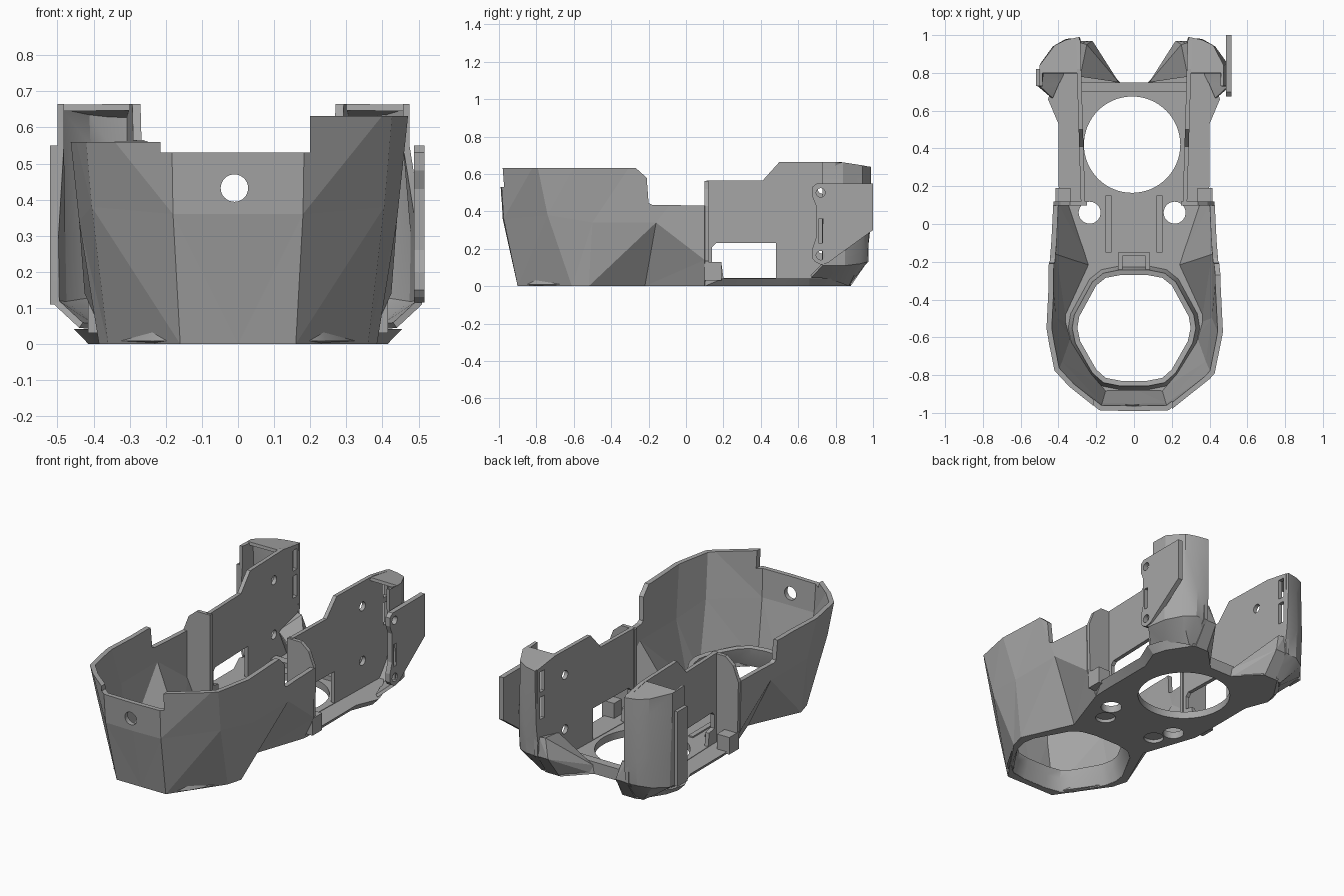
import bpy, bmesh, math

if "Cube" in bpy.data.objects:
    bpy.data.objects.remove(bpy.data.objects["Cube"])

grey = bpy.data.materials.new("warm_grey_plastic")
grey.diffuse_color = (0.38, 0.38, 0.38, 1)
grey.use_nodes = True
grey.node_tree.nodes["Principled BSDF"].inputs["Base Color"].default_value = grey.diffuse_color


def make(name, bm):
    """Turn a bmesh into a named object."""
    bmesh.ops.remove_doubles(bm, verts=bm.verts, dist=0.0005)
    bmesh.ops.recalc_face_normals(bm, faces=bm.faces)
    me = bpy.data.meshes.new(name)
    bm.to_mesh(me)
    bm.free()
    me.materials.append(grey)
    ob = bpy.data.objects.new(name, me)
    bpy.context.collection.objects.link(ob)
    return ob


def apply_mod(ob, kind, **props):
    m = ob.modifiers.new(kind, kind)
    for k, v in props.items():
        setattr(m, k, v)
    bpy.context.view_layer.objects.active = ob
    bpy.ops.object.modifier_apply(modifier=m.name)


def cut(ob, *cutters):
    for c in cutters:
        c.hide_render = True
        apply_mod(ob, 'BOOLEAN', operation='DIFFERENCE', object=c, solver='EXACT')
        bpy.data.objects.remove(c)


def smooth(ob, deg=20):
    bpy.ops.object.select_all(action='DESELECT')
    ob.select_set(True)
    bpy.context.view_layer.objects.active = ob
    bpy.ops.object.shade_smooth_by_angle(angle=math.radians(deg))


def prism(name, pts, lo, hi, axis='z', shear=0.0):
    """Extrude a 2D profile along an axis; shear slides x with y."""
    bm = bmesh.new()
    place = {'x': lambda a, b, t: (t + shear * a, a, b),
             'y': lambda a, b, t: (a, t, b),
             'z': lambda a, b, t: (a, b, t)}[axis]
    r0, r1 = [[bm.verts.new(place(a, b, t)) for a, b in pts] for t in (lo, hi)]
    n = len(pts)
    bm.faces.new(r0)
    bm.faces.new(r1)
    for i in range(n):
        j = (i + 1) % n
        bm.faces.new((r0[i], r0[j], r1[j], r1[i]))
    return make(name, bm)


def box(name, x0, x1, y0, y1, z0, z1):
    return prism(name, [(x0, y0), (x1, y0), (x1, y1), (x0, y1)], z0, z1)


def rod(name, a, b, r, lo, hi, axis='z', n=32):
    return prism(name, [(a + r * math.cos(2 * math.pi * i / n), b + r * math.sin(2 * math.pi * i / n))
                        for i in range(n)], lo, hi, axis)


def strips(bm, rings, closed=False, sign=1):
    """Skin neighbouring rings of 3D points with triangles."""
    rows = [[bm.verts.new((sign * x, y, z)) for x, y, z in r] for r in rings]
    for a, b in zip(rows, rows[1:]):
        for i in range(len(a) if closed else len(a) - 1):
            j = (i + 1) % len(a)
            bm.faces.new((a[i], a[j], b[j]))
            bm.faces.new((a[i], b[j], b[i]))
    return rows


def both(half):
    """Mirror a half outline across x = 0 into a closed one."""
    return half + [(-x, y) for x, y in reversed(half)]


# Faceted front bowl, flaring upwards and undercut at the waist
low = [(0, -.9, 0), (.16, -.9, 0), (.36, -.61, 0), (.385, -.52, 0), (.25, -.22, 0), (.36, .1, 0)]
mid = [(0, -.98, .36), (.18, -.975, .36), (.405, -.74, .38), (.44, -.5, .34), (.44, -.16, .34), (.425, .1, .14)]
top = [(0, -1, .67), (.185, -.995, .67), (.43, -.8, .67), (.475, -.58, .67), (.46, -.28, .67), (.43, .1, .67)]
bm = bmesh.new()
for s in (1, -1):
    strips(bm, [low, mid, top], sign=s)
bowl = make("front_bowl", bm)
apply_mod(bowl, 'SOLIDIFY', thickness=0.028, offset=-1)
cut(bowl,
    box("cut_left", -.8, -.21, -1.2, .3, .56, .9),
    box("cut_middle", -.215, .2, -1.2, .3, .53, .9),
    box("cut_right", .19, .8, -1.2, .3, .632, .9),
    prism("cut_rear", [(-.27, .633), (-.21, .58), (-.2, .445), (-.18, .435), (.3, .428), (.3, .9), (-.27, .9)],
          -.8, .8, 'x'),
    rod("cut_front_hole", -.01, .432, .038, -1.2, -.8, 'y'))

# Base plate with chamfered rear sides
outline = [(.16, -.9), (.36, -.61), (.38, -.52), (.25, -.22), (.36, .1), (.4, .2), (.4, .53),
           (.455, .66), (.43, .74), (.33, .88), (.22, .88), (.08, .75)]
bm = bmesh.new()
under = [(x * (1 if y < .15 else .91), y, 0) for x, y in both(outline)]
upper = [(x, y, .042) for x, y in both(outline)]
rows = strips(bm, [under, upper], closed=True)
for r in rows:
    bm.faces.new(r)
base = make("base_plate", bm)
hexa = both([(.07, -.27), (.15, -.285), (.2, -.325), (.29, -.49), (.3, -.55), (.285, -.62), (.2, -.77),
             (.15, -.815), (.07, -.83)])


def hex_ring(k):
    return [(x * k, -.555 + (y + .555) * k) for x, y in hexa]


cut(base,
    prism("cut_front_opening", hex_ring(1.12), -.1, .2),
    rod("cut_fan_opening", -.01, .42, .255, -.1, .2, n=64),
    rod("cut_hole_l", -.235, .06, .058, -.1, .2),
    rod("cut_hole_r", .215, .06, .058, -.1, .2),
    rod("cut_recess_l", -.185, -.05, .055, -.1, .02),
    rod("cut_recess_r", .165, -.05, .055, -.1, .02))
smooth(base)

# Tapered collar around the front opening
bm = bmesh.new()
strips(bm, [[(x, y, z) for x, y in hex_ring(k)] for k, z in ((1.11, 0), (1.03, .07), (1.0, .12))], closed=True)
collar = make("opening_collar", bm)
apply_mod(collar, 'SOLIDIFY', thickness=0.028, offset=1)
smooth(collar, 30)

# Tab behind the collar and lip at the back of the floor
tab = box("rear_collar_tab", -.085, .085, -.25, -.15, .03, .11)
cut(tab, box("cut_tab", -.06, .06, -.26, -.17, .06, .2))
box("floor_rear_lip", -.28, .28, .70, .75, .03, .07)

wall_profile = [(.11, .03), (.11, .565), (.41, .565), (.5, .665), (.82, .665), (.975, .64), (.975, .13), (.88, .03)]
for side, s in (("left", -1), ("right", 1)):
    # Upright inner side wall with window, screw holes and slots
    wall = prism(side + "_side_wall", wall_profile, s * .255, s * .278, 'x', shear=s * .03)
    cut(wall,
        prism("cut_window", [(.2, .045), (.48, .045), (.48, .23), (.16, .23), (.14, .21), (.14, .13), (.19, .12)],
              s * .15, s * .45, 'x'),
        rod("cut_screw_top", .73, .52, .026, s * .15, s * .45, 'x'),
        rod("cut_screw_low", .73, .2, .026, s * .15, s * .45, 'x'),
        prism("cut_slot_top", [(.915, .5), (.955, .5), (.955, .62), (.915, .62)], s * .15, s * .45, 'x'),
        prism("cut_slot_low", [(.915, .34), (.955, .34), (.955, .47), (.915, .47)], s * .15, s * .45, 'x'))

    # Cross plate joining the bowl to the side wall, and its foot
    prism(side + "_cross_plate", [(s * .25, .03), (s * .36, .03), (s * .42, .14), (s * .425, .43), (s * .39, .52),
                                  (s * .34, .562), (s * .25, .562)], .098, .12, 'y')
    box(side + "_foot_block", s * .335, s * .415, .1, .19, .03, .13)
    box(side + "_floor_pad", s * .12, s * .15, -.15, .15, .03, .05)

    # Rear tower: curved duct shell open to the front, with a roof
    xo = .50 if s < 0 else .475
    foot = [(.22, .87, .0), (.33, .87, .0), (.37, .82, .02), (.41, .74, .042), (.44, .67, .045)]
    knee = [(.28, .965, .13), (.36, .97, .13), (.43, .93, .12), (.49, .85, .11), (.51, .73, .11)]
    chest = [(.285, .985, .3), (.36, .98, .3), (.43, .94, .3), (.495, .85, .3), (.515, .73, .3)]
    neck = [(.29, .99, .55), (.36, .975, .55), (.42, .945, .55), (xo, .84, .55), (xo, .73, .55)]
    crown = [(.29, .99, .638), (.36, .975, .64), (.42, .945, .646), (xo, .84, .662), (xo, .73, .665)]
    bm = bmesh.new()
    strips(bm, [foot, knee, chest, neck, crown], sign=s)
    ring = [bm.verts.new((s * x, y, z)) for x, y, z in crown[:4] + [(xo, .8, .663), (.285, .8, .665)]]
    bm.faces.new(ring)
    tower = make(side + "_rear_tower", bm)
    apply_mod(tower, 'SOLIDIFY', thickness=0.018, offset=-1)
    smooth(tower, 25)

    # Nozzle wedge at the inner foot of the tower
    bm = bmesh.new()
    for p in ((.08, .75, 0), (.21, .88, 0), (.29, .88, 0), (.08, .75, .05), (.22, .97, .13), (.29, .97, .13),
              (.285, .78, .2), (.285, .96, .24), (.25, .95, .24)):
        bm.verts.new((s * p[0], p[1], p[2]))
    bmesh.ops.convex_hull(bm, input=bm.verts)
    make(side + "_nozzle_wedge", bm)

# Mounting ear on the right tower
ear = prism("right_mounting_ear", [(.69, .13), (.72, .115), (.76, .125), (.82, .17), (1.0, .3), (1.0, .55),
                                   (.7, .55), (.675, .53), (.675, .48), (.695, .43), (.695, .26), (.675, .2),
                                   (.675, .15)], .488, .517, 'x')
cut(ear,
    rod("cut_ear_top", .72, .5, .024, .4, .6, 'x'),
    rod("cut_ear_low", .72, .165, .024, .4, .6, 'x'),
    prism("cut_ear_slot", [(.708, .23), (.735, .23), (.735, .36), (.708, .36)], .4, .6, 'x'))

# Side cover strip on the left tower
prism("left_side_strip", [(.73, .11), (.82, .11), (.82, .55), (.73, .55)], -.52, -.5, 'x')
